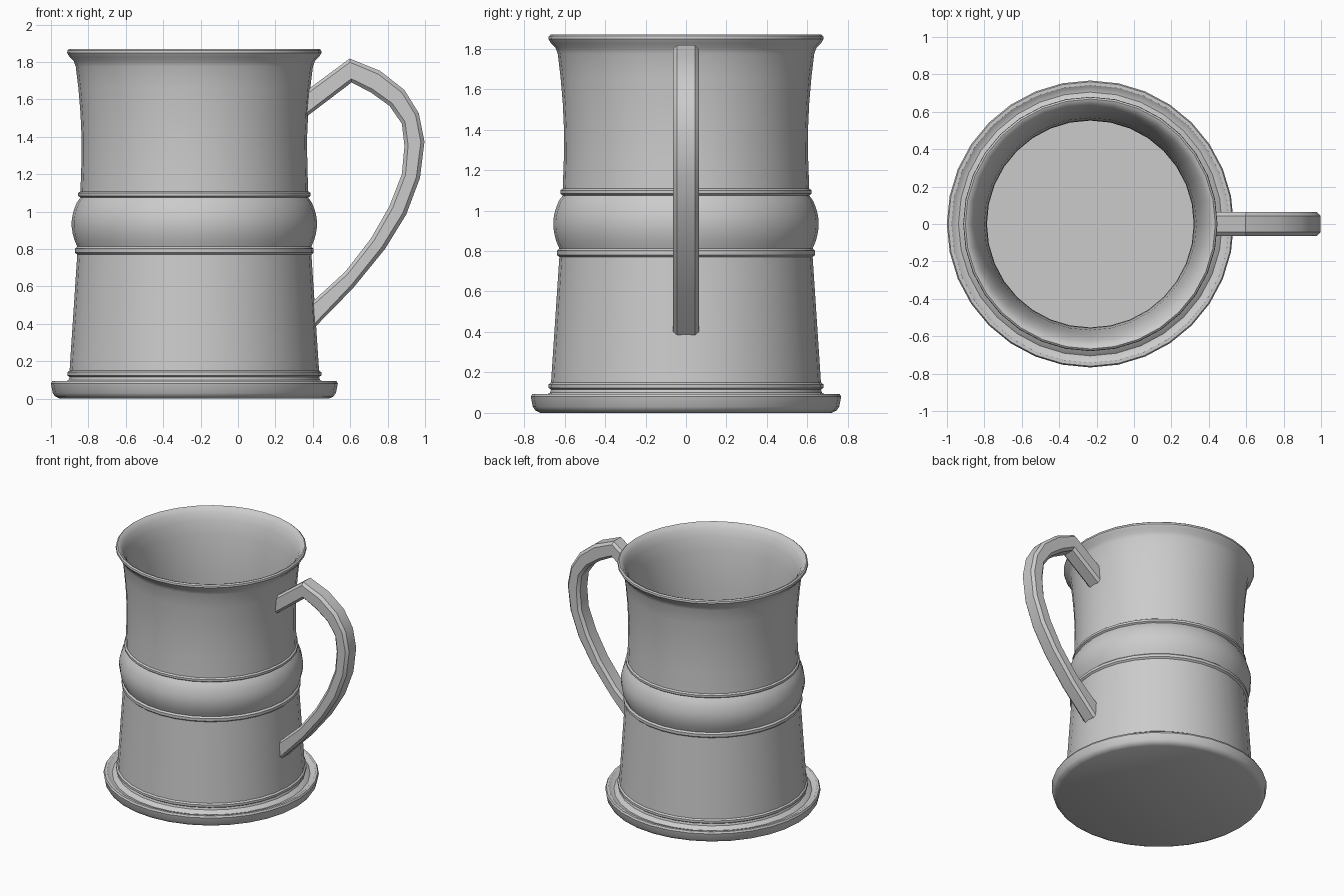
import bpy, bmesh, math
from mathutils import Vector

if "Cube" in bpy.data.objects:
    bpy.data.objects.remove(bpy.data.objects["Cube"])

SIDES = 32
CENTRE_X = -0.2335


def finish(bm, name, angle=35):
    bmesh.ops.recalc_face_normals(bm, faces=bm.faces)
    mesh = bpy.data.meshes.new(name)
    bm.to_mesh(mesh)
    bm.free()
    obj = bpy.data.objects.new(name, mesh)
    bpy.context.collection.objects.link(obj)
    bpy.ops.object.select_all(action='DESELECT')
    obj.select_set(True)
    bpy.context.view_layer.objects.active = obj
    bpy.ops.object.shade_smooth_by_angle(angle=math.radians(angle))
    return obj


def lathe(name, profile):
    """Spin an (r, z) profile; both ends are capped."""
    bm = bmesh.new()
    rings = []
    for r, z in profile:
        rings.append([bm.verts.new((CENTRE_X + r * math.cos(2 * math.pi * i / SIDES),
                                    r * math.sin(2 * math.pi * i / SIDES), z))
                      for i in range(SIDES)])
    for a, b in zip(rings, rings[1:]):
        for i in range(SIDES):
            j = (i + 1) % SIDES
            bm.faces.new((a[i], a[j], b[j], b[i]))
    bm.faces.new(rings[0][::-1])
    bm.faces.new(rings[-1])
    return finish(bm, name)


def bead(r, z0, z1, out=0.012):
    """Small raised ring on the wall."""
    h = z1 - z0
    return [(r, z0), (r + out, z0 + 0.25 * h), (r + out, z0 + 0.75 * h), (r, z1)]


# Mug body: foot, tapered wall, bulged belt between beads, flared lip, inside
foot = [(0.72, 0.0), (0.745, 0.012), (0.757, 0.03), (0.767, 0.08), (0.76, 0.094),
        (0.742, 0.094), (0.725, 0.082), (0.705, 0.078), (0.69, 0.09), (0.672, 0.1)]
bulge = [(0.63 + 0.034 * math.sin(math.pi * t / 8) - 0.016 * t / 8, 0.815 + 0.265 * t / 8)
         for t in range(1, 8)]
lip = [(0.604, 1.25), (0.603, 1.4), (0.609, 1.53), (0.62, 1.66), (0.634, 1.775),
       (0.645, 1.805), (0.668, 1.828), (0.68, 1.848), (0.678, 1.862), (0.668, 1.87),
       (0.655, 1.866)]
inside = [(0.63, 1.835), (0.605, 1.78), (0.585, 1.68), (0.567, 1.55), (0.556, 1.4),
          (0.553, 1.25), (0.553, 0.1)]
lathe("mug_body", foot + bead(0.667, 0.115, 0.15) + bead(0.626, 0.77, 0.812)
      + bulge + bead(0.609, 1.075, 1.108) + lip + inside)

# Handle: matching outer and inner edge points, bevelled rectangular section
outer = [(0.35, 1.635), (0.597, 1.818), (0.76, 1.752), (0.89, 1.65), (0.967, 1.525),
         (0.997, 1.375), (0.973, 1.18), (0.9, 0.985), (0.786, 0.80), (0.615, 0.59),
         (0.39, 0.36)]
inner = [(0.35, 1.495), (0.607, 1.69), (0.71, 1.637), (0.81, 1.565), (0.876, 1.47),
         (0.89, 1.35), (0.876, 1.2), (0.81, 1.03), (0.71, 0.855), (0.575, 0.68),
         (0.39, 0.51)]
HALF, BEVEL = 0.064, 0.02
bm = bmesh.new()
rings = []
for o, i in zip(outer, inner):
    o, i = Vector((o[0], 0, o[1])), Vector((i[0], 0, i[1]))
    d = (i - o).normalized() * BEVEL
    ring = []
    for side in (1, -1):
        y, yb = Vector((0, side * HALF, 0)), Vector((0, side * (HALF - BEVEL), 0))
        pts = [o + yb, o + d + y, i - d + y, i + yb]
        ring += pts if side == 1 else pts[::-1]
    rings.append([bm.verts.new(p) for p in ring])
for a, b in zip(rings, rings[1:]):
    for k in range(8):
        m = (k + 1) % 8
        bm.faces.new((a[k], a[m], b[m], b[k]))
bm.faces.new(rings[0])
bm.faces.new(rings[-1][::-1])
finish(bm, "handle", 30)
